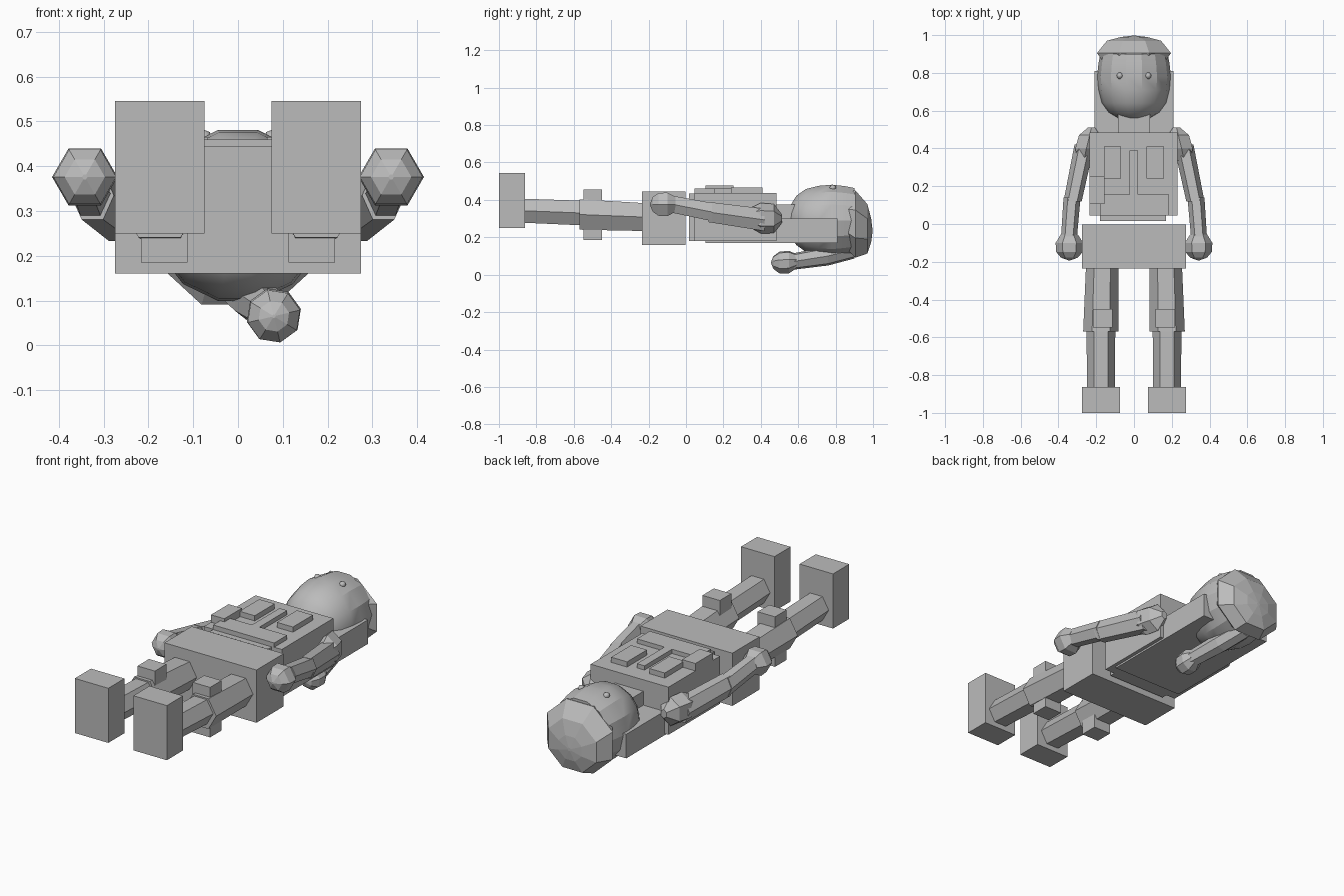
import bpy, bmesh, math
from mathutils import Vector

cube = bpy.data.objects.get("Cube")
if cube:
    bpy.data.objects.remove(cube)

grey = bpy.data.materials.new("plain grey")
grey.use_nodes = True
tone = (0.5, 0.5, 0.5, 1)
grey.diffuse_color = tone
grey.node_tree.nodes["Principled BSDF"].inputs["Base Color"].default_value = tone


def finish(name, bm):
    bmesh.ops.recalc_face_normals(bm, faces=bm.faces)
    mesh = bpy.data.meshes.new(name)
    bm.to_mesh(mesh)
    bm.free()
    mesh.materials.append(grey)
    ob = bpy.data.objects.new(name, mesh)
    bpy.context.collection.objects.link(ob)
    return ob


def box(name, x, y, z):
    """Block between pairs of limits on each axis."""
    bm = bmesh.new()
    bmesh.ops.create_cube(bm, size=1)
    for v in bm.verts:
        v.co = [(a + b) / 2 + c * (b - a) for (a, b), c in zip((x, y, z), v.co)]
    return finish(name, bm)


def tube(name, rings, sides=6, turn=0.0, squash=1.0):
    """Loft of regular polygons facing y; each ring is (x, y, z, radius)."""
    bm = bmesh.new()
    loops = []
    for x, y, z, r in rings:
        loop = []
        for i in range(sides):
            a = math.tau * (i + turn) / sides
            loop.append(bm.verts.new((x + r * math.cos(a), y, z + squash * r * math.sin(a))))
        loops.append(loop)
    for a, b in zip(loops, loops[1:]):
        for i in range(sides):
            j = (i + 1) % sides
            bm.faces.new((a[i], a[j], b[j], b[i]))
    bm.faces.new(loops[0])
    bm.faces.new(loops[-1])
    return finish(name, bm)


def smooth(ob, degrees):
    bpy.ops.object.select_all(action="DESELECT")
    ob.select_set(True)
    bpy.context.view_layer.objects.active = ob
    bpy.ops.object.shade_smooth_by_angle(angle=math.radians(degrees))


# Trunk
box("pelvis", (-0.275, 0.275), (-0.235, -0.003), (0.16, 0.445))
box("waist", (-0.18, 0.17), (0.015, 0.1), (0.18, 0.435))
box("torso", (-0.235, 0.23), (0.045, 0.485), (0.18, 0.437))
box("back_plate", (-0.21, 0.21), (0.105, 0.81), (0.17, 0.30))
box("neck", (-0.085, 0.085), (0.47, 0.62), (0.2, 0.375))

# Raised chest details
box("chest_band", (-0.18, 0.185), (0.045, 0.155), (0.42, 0.46))
box("chest_placket", (-0.025, 0.02), (0.15, 0.39), (0.42, 0.46))
box("side_pouch", (-0.235, -0.155), (0.105, 0.255), (0.42, 0.477))
box("right_pocket", (-0.16, -0.068), (0.24, 0.41), (0.42, 0.465))
box("left_pocket", (0.065, 0.16), (0.24, 0.41), (0.42, 0.465))

# Head and cap
head = [(0.56, 0.085), (0.59, 0.135), (0.64, 0.172), (0.71, 0.19),
        (0.78, 0.196), (0.85, 0.188), (0.9, 0.178)]
smooth(tube("head", [(0, y, 0.29, r) for y, r in head], 14), 25)
cap = [(0.87, 0.185), (0.905, 0.212), (0.97, 0.155), (0.99, 0.075), (0.997, 0.01)]
tube("cap", [(0, y, 0.285 - (y - 0.87) * 0.4, r) for y, r in cap], 8, 0.5, 0.92)

# Trailing tail behind the head, with a rounded end
tube("tail", [(0.0, 0.9, 0.135, 0.05), (0.04, 0.76, 0.1, 0.052),
              (0.08, 0.57, 0.07, 0.045)], 7)
tube("tail_tip", [(0.08, 0.59, 0.072, 0.04), (0.08, 0.55, 0.067, 0.062),
                  (0.08, 0.5, 0.065, 0.06), (0.08, 0.467, 0.065, 0.035),
                  (0.08, 0.455, 0.065, 0.004)], 8, 0.3)

# Paired parts
for side, s in (("left", 1), ("right", -1)):
    eye = tube(side + "_eye", [(s * 0.075, 0.785 + d, 0.464, r) for d, r in
               ((-0.017, 0.005), (-0.009, 0.014), (0, 0.017), (0.009, 0.014), (0.017, 0.005))], 8)
    smooth(eye, 50)

    x = s * 0.175
    inner, outer = sorted((s * 0.075, s * 0.275))
    box(side + "_boot", (inner, outer), (-1, -0.862), (0.25, 0.545))
    tube(side + "_shin", [(x, -0.87, 0.342, 0.074), (x, -0.56, 0.33, 0.076)])
    tube(side + "_thigh", [(x, -0.57, 0.322, 0.094), (s * 0.168, -0.22, 0.308, 0.086)])
    low, high = sorted((s * 0.113, s * 0.217))
    box(side + "_knee_pad", (low, high), (-0.548, -0.45), (0.185, 0.455))

    # Shoulder knob, two arm sections and the fist
    tube(side + "_shoulder", [(s * 0.265, 0.335, 0.305, 0.04), (s * 0.252, 0.4, 0.302, 0.068),
                              (s * 0.235, 0.47, 0.3, 0.065), (s * 0.225, 0.512, 0.3, 0.02)],
         6, 0.5, 1.2)
    tube(side + "_upper_arm", [(s * 0.262, 0.42, 0.293, 0.053), (s * 0.325, 0.12, 0.335, 0.048)],
         6, 0, 1.3)
    tube(side + "_forearm", [(s * 0.328, 0.14, 0.335, 0.045), (s * 0.345, -0.08, 0.378, 0.042)],
         6, 0, 1.25)
    fist = [(-0.055, 0.045), (-0.1, 0.073), (-0.148, 0.07), (-0.178, 0.045), (-0.192, 0.006)]
    tube(side + "_fist", [(s * 0.342, y, 0.376, r) for y, r in fist])
